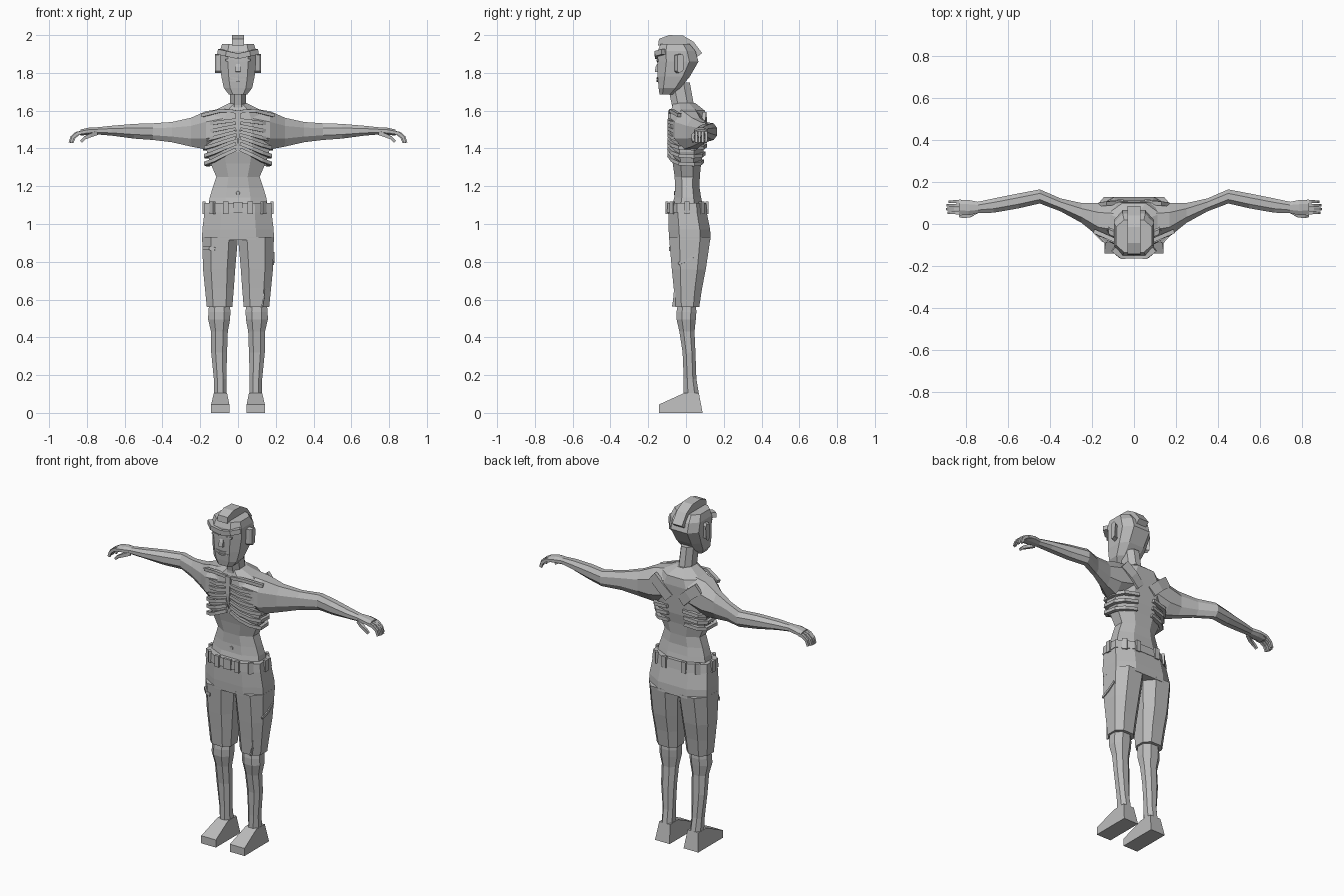
import bpy, bmesh, math
from mathutils import Vector

skin = bpy.data.materials.new("plain_grey")
skin.diffuse_color = (0.5, 0.5, 0.5, 1)


def loft(name, rings, s=1):
    """Skin a list of equal-length rings, cap both ends, mirror in x when s = -1."""
    bm = bmesh.new()
    loops = [[bm.verts.new((p[0] * s, p[1], p[2])) for p in r] for r in rings]
    n = len(loops[0])
    for a, b in zip(loops, loops[1:]):
        for i in range(n):
            bm.faces.new((a[i], a[(i + 1) % n], b[(i + 1) % n], b[i]))
    bm.faces.new(loops[0])
    bm.faces.new(loops[-1])
    bmesh.ops.recalc_face_normals(bm, faces=bm.faces)
    me = bpy.data.meshes.new(name)
    bm.to_mesh(me)
    bm.free()
    me.materials.append(skin)
    ob = bpy.data.objects.new(name, me)
    bpy.context.collection.objects.link(ob)
    return ob


def octagon(a0, a1, b0, b1, c=0.28):
    """Chamfered rectangle as 2D points."""
    u, v = (a1 - a0) * c, (b1 - b0) * c
    return [(a0 + u, b0), (a1 - u, b0), (a1, b0 + v), (a1, b1 - v),
            (a1 - u, b1), (a0 + u, b1), (a0, b1 - v), (a0, b0 + v)]


def tower(name, rows, s=1, c=0.28):
    """Vertical form from rows of z, x0, x1, y0, y1."""
    return loft(name, [[(x, y, z) for x, y in octagon(x0, x1, y0, y1, c)]
                       for z, x0, x1, y0, y1 in rows], s)


def body(name, rows, c=0.28):
    """Symmetric vertical form from rows of z, half width, y0, y1."""
    return tower(name, [(z, -h, h, a, b) for z, h, a, b in rows], 1, c)


def bar(name, pts, w, h, s=1, taper=1.0):
    """Square bar along a path; w is measured across, h in z."""
    pts = [Vector(p) for p in pts]
    rings = []
    for i, p in enumerate(pts):
        t = pts[min(i + 1, len(pts) - 1)] - pts[max(i - 1, 0)]
        n = Vector((t.y, -t.x, 0)).normalized()
        up = n.cross(t).normalized()
        k = 1 + (taper - 1) * i / (len(pts) - 1)
        rings.append([p + n * w * k * a / 2 + up * h * k * b / 2
                      for a, b in ((-1, -1), (1, -1), (1, 1), (-1, 1))])
    return loft(name, rings, s)


# Head, neck and mohawk strip
body("head", [(1.685, .048, -.14, -.07), (1.72, .075, -.145, -.03),
              (1.78, .088, -.15, .02), (1.86, .096, -.152, .066),
              (1.915, .096, -.15, .05), (1.952, .085, -.135, .02)], .22)
body("neck", [(1.56, .055, -.075, .07), (1.63, .042, -.075, .042), (1.75, .04, -.1, .02)])
hair = [(-.148, 1.945), (-.143, 1.98), (-.09, 2.0), (-.015, 1.997), (.04, 1.965),
        (.085, 1.905), (.06, 1.885), (.015, 1.94), (-.06, 1.95)]
loft("hair_strip", [[(x, y, z) for y, z in hair] for x in (-.032, .032)])

# Face
bar("nose", [(0, -.148, 1.845), (0, -.154, 1.83), (0, -.158, 1.805)], .022, .012, 1, 1.3)
for k, z in enumerate((1.772, 1.756)):
    bar("lip", [(-.042, -.144, z + .004), (0, -.15, z - .002 + k * .002),
                (.042, -.144, z + .004)], .014, .008)
for i in range(6):
    x = -.028 + i * .011
    bar("tooth", [(x, -.147, 1.764), (x + .009, -.147, 1.764)], .008, .012)

# Torso
body("torso", [(1.05, .165, -.085, .1), (1.14, .15, -.062, .08), (1.19, .135, -.058, .072),
               (1.25, .115, -.06, .073), (1.32, .145, -.07, .08), (1.38, .165, -.083, .092),
               (1.46, .17, -.085, .098), (1.55, .165, -.085, .105), (1.6, .125, -.08, .1),
               (1.64, .045, -.068, .05)])
bar("sternum", [(0, -.085, 1.6), (0, -.09, 1.5), (0, -.09, 1.4)], .03, .02, 1, .6)
loft("navel", [[(r * math.cos(i * math.pi / 4), y, 1.165 + r * math.sin(i * math.pi / 4))
                for i in range(8)] for y, r in ((-.05, .012), (-.064, .01))])

for s in (1, -1):
    # Brow, eyes, ears
    bar("brow", [(.0, -.152, 1.888), (.06, -.153, 1.902), (.1, -.12, 1.912)], .026, .028, s)
    bar("eye", [(.02, -.15, 1.862), (.045, -.151, 1.866), (.065, -.149, 1.868)], .008, .012, s)
    ear = [(-.065, 1.81), (-.055, 1.8), (-.035, 1.81), (-.03, 1.885), (-.04, 1.9), (-.065, 1.895)]
    loft("ear", [[(x, y + .01 * j, z) for y, z in ear]
                 for j, x in enumerate((.08, .112, .122))], s)

    # Ribs: the upper ones only at the front, the lower ones wrap to the back
    for i in range(6):
        z = 1.55 - i * .031
        drop = .02 + .011 * i
        path = [(.012, -.084, z), (.075, -.088, z - drop * .4), (.125, -.068, z - drop * .75),
                (.169, -.035, z - drop)]
        if i > 2:
            k = .008 * (i - 3)
            path += [(.175 - k, .04, z - drop - .005), (.14 - k, .085 - k, z - drop),
                     (.05, .1 - k, z - drop + .012)]
        bar("rib", path, .022, .019, s)
    bar("collarbone", [(.015, -.08, 1.595), (.09, -.078, 1.6), (.19, -.035, 1.575)], .02, .018, s)
    bar("shoulder_blade", [(.04, .097, 1.47), (.09, .102, 1.52), (.15, .095, 1.57)], .02, .06, s)

    # Arm and hand
    arm = [(.08, -.08, .1, 1.42, 1.612), (.17, -.06, .1, 1.395, 1.597),
           (.25, .005, .1, 1.41, 1.562), (.35, .06, .122, 1.433, 1.54),
           (.45, .098, .165, 1.445, 1.533), (.55, .075, .146, 1.452, 1.53),
           (.67, .054, .122, 1.468, 1.52), (.745, .052, .106, 1.474, 1.512),
           (.79, .042, .115, 1.472, 1.51), (.835, .045, .116, 1.468, 1.5)]
    loft("arm", [[(x, y, z) for y, z in octagon(*r)] for x, *r in arm], s)
    for i in range(4):
        y = .054 + i * .0175
        e = (.0, .006, .004, -.006)[i]
        bar("finger", [(.82, y, 1.485), (.85 + e, y, 1.479), (.873 + e, y, 1.46),
                       (.884 + e, y, 1.43)], .0165, .02, s, .7)
    bar("thumb", [(.75, .06, 1.482), (.785, .04, 1.468), (.812, .036, 1.455), (.83, .038, 1.436)],
        .02, .022, s, .6)

    # Trouser leg, bare leg and foot
    tower("trouser_leg", [(.56, .03, .165, -.056, .07), (.66, .022, .175, -.065, .085),
                          (.76, .015, .185, -.075, .105), (.93, .0, .19, -.09, .13)], s, .25)
    tower("leg", [(.6, .045, .15, -.04, .05), (.535, .04, .157, -.05, .055),
                  (.495, .042, .158, -.05, .052), (.43, .054, .143, -.035, .045),
                  (.32, .058, .142, -.018, .05), (.18, .062, .128, -.012, .055),
                  (.09, .06, .126, -.012, .07)], s)
    foot = [(-.142, .0), (-.142, .045), (-.01, .105), (.068, .105), (.088, .0)]
    loft("foot", [[(x + (bulge if y < -.1 or z == 0 else 0), y, z) for y, z in foot]
                  for x, bulge in ((.058, -.012), (.128, .014))], s)

# Hips
body("hips", [(.915, .19, -.089, .13), (.97, .189, -.092, .128), (1.06, .178, -.094, .11),
              (1.085, .17, -.09, .105)], .25)

# Belt with loops all round
body("belt", [(1.062, .181, -.1, .112), (1.112, .176, -.098, .106)], .25)
loops = [(x, y) for x in (-.065, .065) for y in (-.1, .11)]
loops += [(s * x, y) for s in (1, -1) for x, y in ((.135, -.073), (.18, .005), (.135, .083))]
for x, y in loops:
    n = Vector((x * .6 if abs(x) > .1 else 0, y - .005, 0)).normalized()
    t = Vector((-n.y, n.x, 0)) * .014
    p = Vector((x, y, 1.087))
    bar("belt_loop", [p - t, p + t], .016, .066)
bar("buckle", [(-.025, -.1, 1.087), (.025, -.1, 1.087)], .014, .06)

# Torn flaps on the trousers
bar("front_tear", [(-.185, -.045, .872), (-.15, -.082, .872), (-.122, -.086, .866)], .009, .02)
bar("side_tear", [(.186, -.04, .79), (.189, .01, .81), (.188, .06, .845)], .009, .014)
bar("hem_tear", [(.128, -.058, .565), (.137, -.058, .61), (.142, -.06, .655)], .03, .009, 1, .2)
